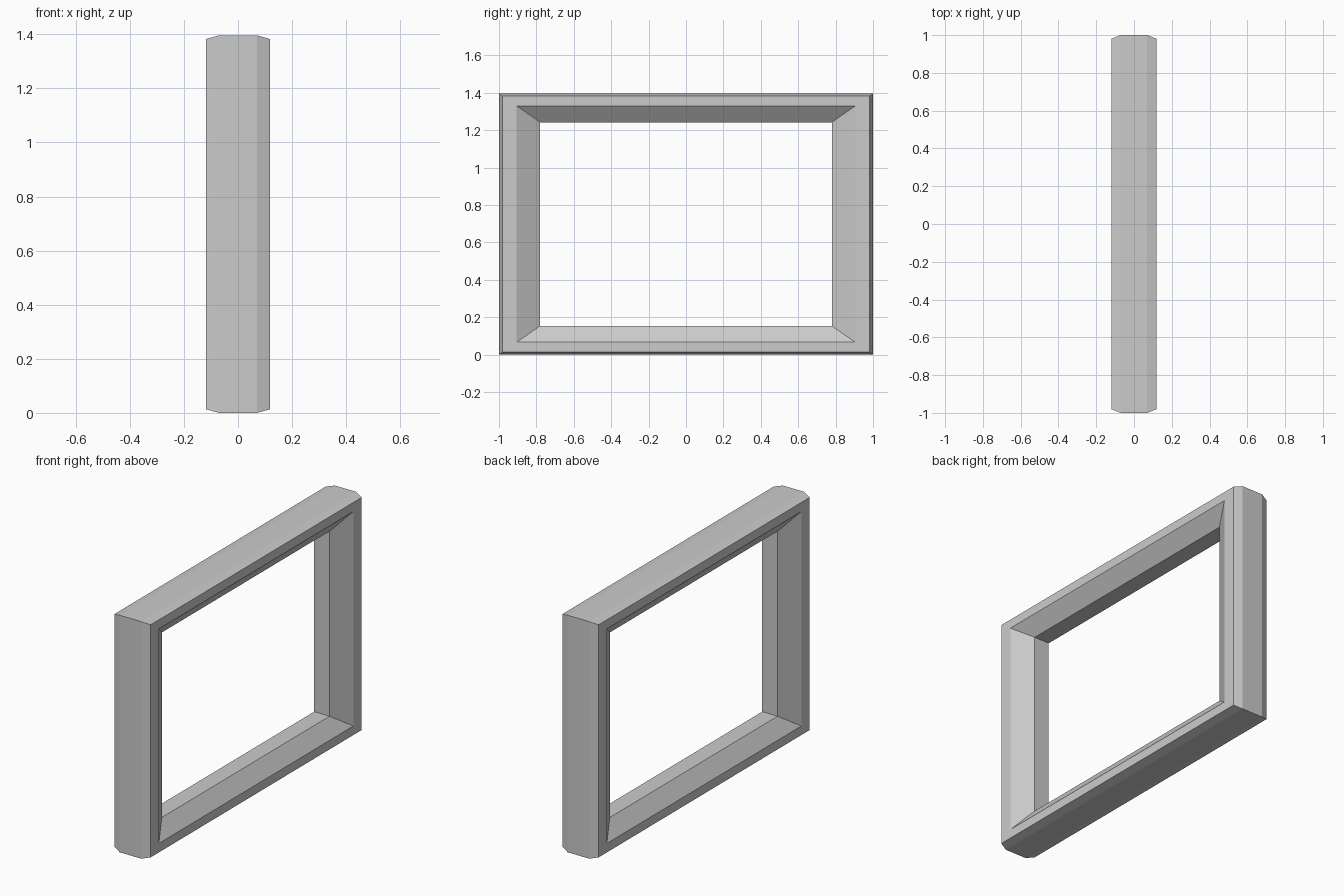
import bpy
import bmesh

if "Cube" in bpy.data.objects:
    bpy.data.objects.remove(bpy.data.objects["Cube"])

HEIGHT = 1.396
RATIO = HEIGHT / 2  # vertical bar thickness relative to the side bars

# Half cross-section: (depth x, inset from the outer edge)
half = [(0.07, 0.0), (0.118, 0.019), (0.118, 0.095), (0.05, 0.22)]
profile = half + [(-x, d) for x, d in reversed(half)]

# Mitred rectangular frame: one profile loop per corner, bridged round
bm = bmesh.new()
rings = []
for sy, sz in ((-1, -1), (1, -1), (1, 1), (-1, 1)):
    rings.append([bm.verts.new((x, sy * (1 - d), HEIGHT / 2 + sz * RATIO * (1 - d)))
                  for x, d in profile])

n = len(profile)
for i in range(4):
    a, b = rings[i], rings[(i + 1) % 4]
    for j in range(n):
        k = (j + 1) % n
        bm.faces.new((a[j], a[k], b[k], b[j]))
bmesh.ops.recalc_face_normals(bm, faces=bm.faces)

mesh = bpy.data.meshes.new("window_frame")
bm.to_mesh(mesh)
bm.free()
frame = bpy.data.objects.new("window_frame", mesh)
bpy.context.collection.objects.link(frame)
